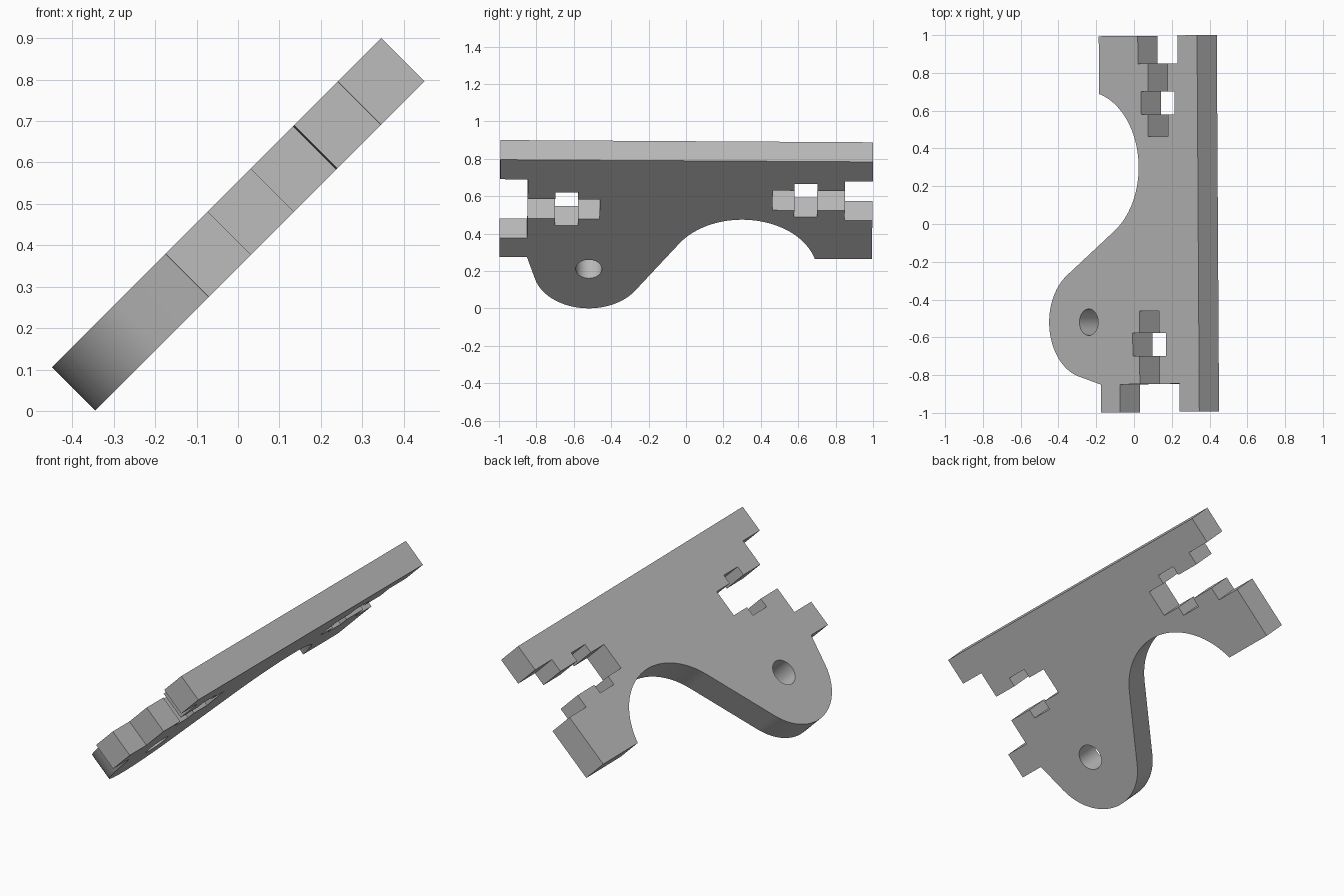
import bpy, bmesh, math
from mathutils import Matrix, Vector

cube = bpy.data.objects.get("Cube")
if cube:
    bpy.data.objects.remove(cube, do_unlink=True)

grey = bpy.data.materials.new("plain grey")
grey.use_nodes = True
colour = (0.5, 0.5, 0.5, 1)
grey.diffuse_color = colour
grey.node_tree.nodes["Principled BSDF"].inputs["Base Color"].default_value = colour

T = 0.148                        # plate thickness, also the finger width
END, RECESS = 0.996, 0.848       # tab ends and the edge between tabs
TOP, BOTTOM = 0.48, -0.256
LOBE, LOBE_R = Vector((-0.517, -0.343)), 0.297
SCOOP, SCOOP_R = Vector((0.303, -0.366)), 0.403


def arc(centre, radius, start, stop, steps=32):
    angles = [math.radians(start + (stop - start) * i / steps) for i in range(steps + 1)]
    return [centre + radius * Vector((math.cos(a), math.sin(a))) for a in angles]


def end_profile(side, fingers):
    """Plate end from top to bottom: tab, bolt slot with nut pocket, tab."""
    high = TOP - T
    low = high - fingers * T
    mid = (high + low) / 2
    half = [(END, TOP), (END, high), (RECESS, high), (RECESS, mid + T / 2),
            (0.70, mid + T / 2), (0.70, mid + 0.125), (0.578, mid + 0.125),
            (0.578, mid + T / 2), (0.462, mid + T / 2)]
    # the lower half mirrors the slot and recess
    lower = [(x, 2 * mid - y) for x, y in reversed(half[1:])] + [(END, BOTTOM)]
    return [Vector((side * x, y)) for x, y in half + lower]


def prism(name, points, depth):
    bm = bmesh.new()
    face = bm.faces.new([bm.verts.new((p.x, p.y, -depth / 2)) for p in points])
    new = bmesh.ops.extrude_face_region(bm, geom=[face])["geom"]
    bmesh.ops.translate(bm, vec=(0, 0, depth),
                        verts=[v for v in new if isinstance(v, bmesh.types.BMVert)])
    bmesh.ops.recalc_face_normals(bm, faces=bm.faces)
    mesh = bpy.data.meshes.new(name)
    bm.to_mesh(mesh)
    bm.free()
    mesh.materials.append(grey)
    ob = bpy.data.objects.new(name, mesh)
    bpy.context.collection.objects.link(ob)
    return ob


# plate outline: front end, rounded lobe, scoop, back end
outline = end_profile(-1, 3)
outline.append(Vector((-RECESS, BOTTOM)))
outline += arc(LOBE, LOBE_R, 195, 326.6)
outline += arc(SCOOP, SCOOP_R, 146.6, 15.8)
outline += reversed(end_profile(1, 2))
plate = prism("bracket_plate", outline, T)

# pivot hole through the lobe
cutter = prism("hole_cutter", arc(LOBE, 0.07, 0, 360, 48)[:-1], T * 2)
cutter.hide_render = True
cut = plate.modifiers.new("pivot hole", "BOOLEAN")
cut.operation = "DIFFERENCE"
cut.solver = "EXACT"
cut.object = cutter
bpy.context.view_layer.objects.active = plate
plate.select_set(True)
bpy.ops.object.modifier_apply(modifier=cut.name)
bpy.data.objects.remove(cutter, do_unlink=True)

bpy.ops.object.select_all(action="DESELECT")
plate.select_set(True)
bpy.ops.object.shade_smooth_by_angle(angle=math.radians(25))

# lean the plate over at 45 degrees, with its slight twist in the plane
along, up = Vector((0, 1, 0)), Vector((1, 0, 1)).normalized()
lean = Matrix((along, up, along.cross(up))).transposed().to_4x4()
plate.matrix_world = (Matrix.Translation((0.0525, 0, 0.5025)) @ lean
                      @ Matrix.Rotation(-0.0085, 4, "Z"))
